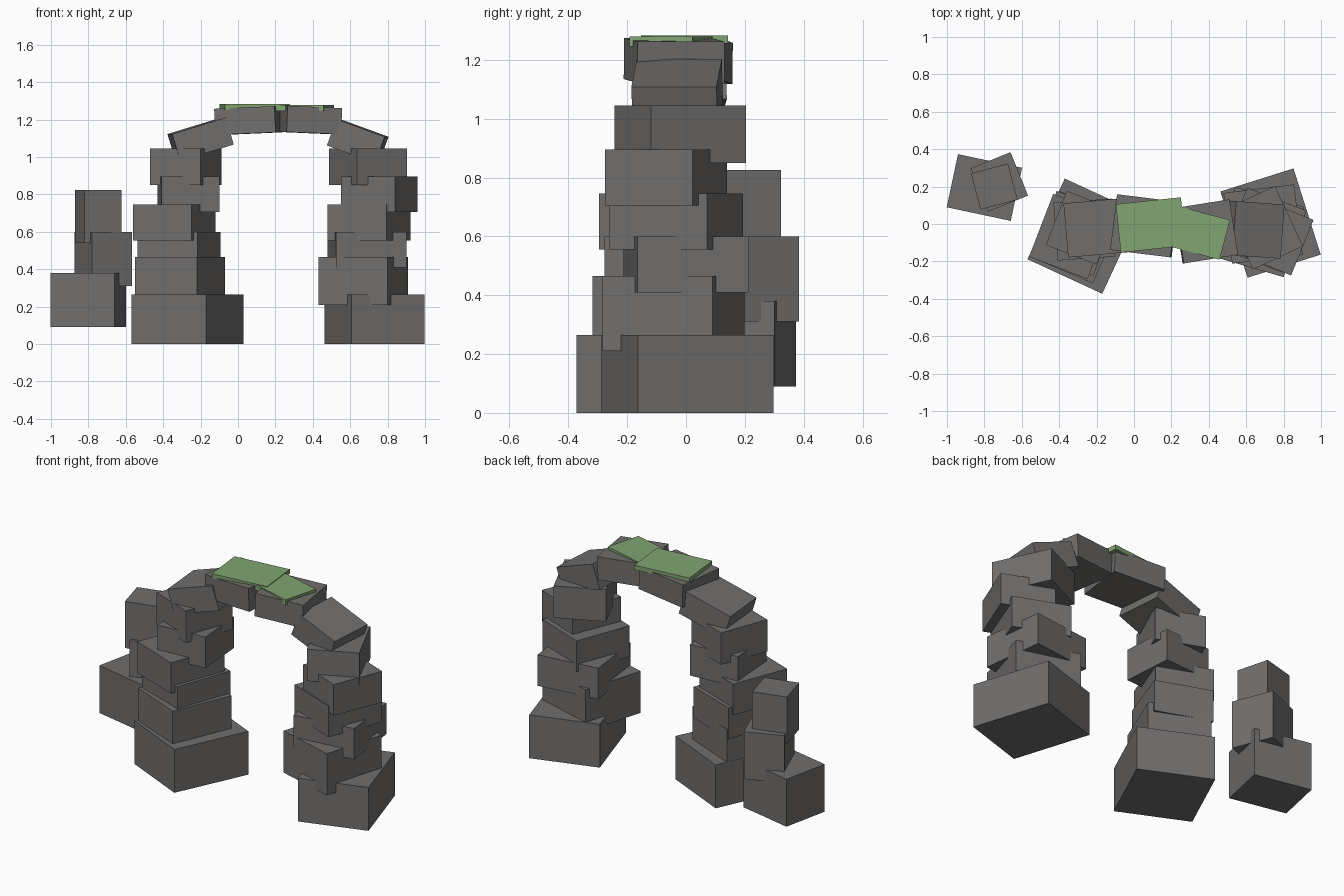
import bpy, math
from mathutils import Matrix, Euler

if "Cube" in bpy.data.objects:
    bpy.data.objects.remove(bpy.data.objects["Cube"])


def mat(name, col):
    m = bpy.data.materials.new(name)
    m.diffuse_color = (*col, 1)
    m.use_nodes = True
    m.node_tree.nodes["Principled BSDF"].inputs["Base Color"].default_value = m.diffuse_color
    return m


STONE = mat("grey stone", (0.165, 0.158, 0.153))
MOSS = mat("moss green", (0.22, 0.375, 0.165))


def block(name, size, loc, yaw=0, pitch=0, material=STONE):
    """Box of a given size, turned about z (yaw) and tilted about y (pitch)."""
    bpy.ops.mesh.primitive_cube_add(size=1)
    ob = bpy.context.object
    ob.name = name
    rot = Euler((0, math.radians(pitch), math.radians(yaw))).to_matrix().to_4x4()
    ob.data.transform(Matrix.Translation(loc) @ rot @ Matrix.Diagonal((*size, 1)))
    ob.data.materials.append(material)
    return ob


def stack(name, levels, stones):
    """Pile of turned blocks: (width, depth, x, y, yaw) for each (bottom, top) level."""
    for i, ((z0, z1), (w, d, x, y, yaw)) in enumerate(zip(levels, stones), 1):
        block(f"{name}_{i}", (w, d, z1 - z0), (x, y, (z0 + z1) / 2), yaw)


# Two pillars of overlapping stones
PILLAR = [(0, .265), (.21, .465), (.41, .6), (.555, .745), (.705, .895), (.85, 1.045)]
stack("left_pillar_stone", PILLAR, [
    (.44, .475, -.27, -.065, -24.8),
    (.36, .385, -.31, -.07, -23),
    (.34, .36, -.315, -.05, -20),
    (.335, .36, -.34, -.067, -21),
    (.31, .31, -.265, -.03, 4),
    (.29, .31, -.28, -.02, -21)])
stack("right_pillar_stone", PILLAR, [
    (.41, .483, .73, .005, 17.5),
    (.385, .39, .67, -.043, -16.3),
    (.38, .38, .69, .0, 7),
    (.34, .355, .70, -.033, -21),
    (.313, .32, .755, -.068, -22),
    (.295, .355, .695, -.02, 25)])

# Free-standing rubble pile behind the left pillar
stack("rubble_stone", [(.09, .38), (.31, .6), (.54, .825)], [
    (.35, .29, -.80, .195, -12),
    (.23, .25, -.72, .225, 22),
    (.205, .2, -.747, .2, 15)])

# Arch stones: tilted shoulders and two crown stones
block("left_shoulder_stone", (.30, .29, .15), (-.20, -.02, 1.095), 5, -17)
block("right_shoulder_stone", (.275, .29, .15), (.64, -.03, 1.085), -4, 20)
block("left_crown_stone", (.325, .30, .14), (.055, -.01, 1.195), -7, -2.5)
block("right_crown_stone", (.295, .30, .14), (.385, -.04, 1.198), 9, 2.5)

# Moss patches on the crown
block("left_moss", (.35, .26, .028), (.09, -.005, 1.269), 6, 0, MOSS)
block("right_moss", (.27, .22, .034), (.355, -.05, 1.262), -15, 0, MOSS)
